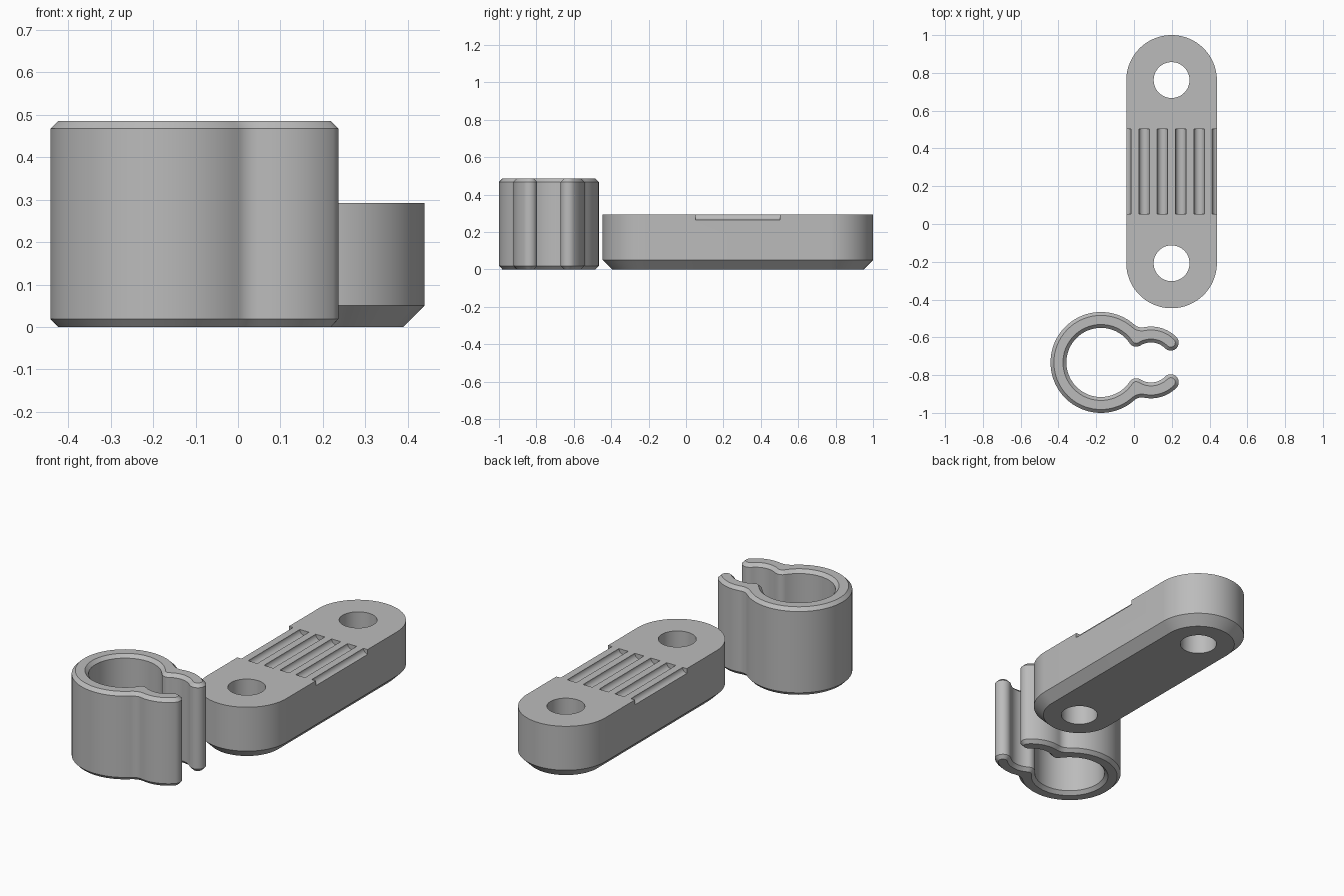
import bpy, bmesh
from math import pi, sin, cos, atan2, sqrt
from mathutils import Vector

if "Cube" in bpy.data.objects:
    bpy.data.objects.remove(bpy.data.objects["Cube"])

grey = bpy.data.materials.new("plain grey")
grey.use_nodes = True
grey.diffuse_color = (0.5, 0.5, 0.5, 1)
grey.node_tree.nodes["Principled BSDF"].inputs["Base Color"].default_value = (0.5, 0.5, 0.5, 1)


def arc(centre, radius, start, end, steps):
    return [centre + radius * Vector((cos(a), sin(a)))
            for a in (start + (end - start) * i / steps for i in range(steps + 1))]


def loft(name, layers):
    """Solid through matching outlines, given as (points, z) from bottom to top."""
    bm = bmesh.new()
    rings = [[bm.verts.new((p.x, p.y, z)) for p in pts] for pts, z in layers]
    n = len(rings[0])
    for low, high in zip(rings, rings[1:]):
        for i in range(n):
            j = (i + 1) % n
            bm.faces.new((low[i], low[j], high[j], high[i]))
    bm.faces.new(rings[0][::-1])
    bm.faces.new(rings[-1])
    bmesh.ops.recalc_face_normals(bm, faces=bm.faces)
    mesh = bpy.data.meshes.new(name)
    bm.to_mesh(mesh)
    bm.free()
    obj = bpy.data.objects.new(name, mesh)
    bpy.context.collection.objects.link(obj)
    mesh.materials.append(grey)
    return obj


def select(obj):
    bpy.ops.object.select_all(action='DESELECT')
    obj.select_set(True)
    bpy.context.view_layer.objects.active = obj


def smooth(obj):
    select(obj)
    bpy.ops.object.shade_smooth_by_angle(angle=pi / 6)


def cut_cylinder(target, location, radius, depth, rotation=(0, 0, 0)):
    bpy.ops.mesh.primitive_cylinder_add(vertices=48, radius=radius, depth=depth,
                                        location=location, rotation=rotation)
    cutter = bpy.context.object
    cutter.hide_render = True
    cutter.data.materials.append(grey)
    select(target)
    mod = target.modifiers.new("cut", 'BOOLEAN')
    mod.operation, mod.solver, mod.object = 'DIFFERENCE', 'EXACT', cutter
    bpy.ops.object.modifier_apply(modifier=mod.name)
    bpy.data.objects.remove(cutter)


# Mounting bar: round-ended, chamfered underneath
BAR = Vector((0.199, 0.277))
BAR_TOP = 0.292


def stadium(radius):
    reach = Vector((0, 0.483))
    return arc(BAR + reach, radius, 0, pi, 48) + arc(BAR - reach, radius, pi, 2 * pi, 48)


bar = loft("mounting_bar", [(stadium(0.19), 0), (stadium(0.24), 0.05), (stadium(0.24), BAR_TOP)])

# Screw holes
for side in (-1, 1):
    cut_cylinder(bar, (BAR.x, BAR.y + side * 0.485, 0.15), 0.095, 1)

# Rounded grip grooves along the top
for i in range(6):
    cut_cylinder(bar, (BAR.x + (i - 2.5) * 0.097, BAR.y, BAR_TOP + 0.001), 0.028, 0.45,
                 (pi / 2, 0, 0))
smooth(bar)

# Clip: open ring joined to two small curved lips
RING, RING_R = Vector((-0.175, -0.733)), 0.225
LIP, LIP_R = Vector((0.09, -0.733)), 0.148


def crossing(r1, r2):
    """Upper crossing of circles about the ring and lip centres."""
    d = LIP.x - RING.x
    x = (d * d + r1 * r1 - r2 * r2) / (2 * d)
    return RING + Vector((x, sqrt(r1 * r1 - x * x)))


def angle(a, b):
    return atan2(b.y - a.y, b.x - a.x)


def clip_outline(w):
    fillet, tip_angle = 0.06 + 0.042 - w, pi / 4
    valley = crossing(RING_R + w + fillet, LIP_R + w + fillet)
    throat = crossing(RING_R, LIP_R)
    tip = LIP + LIP_R * Vector((cos(tip_angle), sin(tip_angle)))
    to_ring, to_lip = angle(throat, RING), angle(throat, LIP)
    half = arc(RING, RING_R + w, pi, angle(RING, valley), 40)
    half += arc(valley, fillet, angle(valley, RING) + 2 * pi, angle(valley, LIP) + 2 * pi, 10)[1:-1]
    half += arc(LIP, LIP_R + w, angle(LIP, valley), tip_angle, 14)
    half += arc(tip, w, tip_angle, tip_angle - pi, 16)[1:-1]
    half += arc(LIP, LIP_R - w, tip_angle, angle(LIP, throat), 14)
    half += arc(throat, w, to_lip, to_ring, 12)[1:-1]
    half += arc(RING, RING_R - w, angle(RING, throat), pi, 40)
    # mirror the lower half, sharing the points on the centre line
    lower = [Vector((p.x, 2 * RING.y - p.y)) for p in half[1:-1]]
    return half, lower


def clip_loop(w):
    half, lower = clip_outline(w)
    # one closed boundary: outer upper, inner upper, inner lower, outer lower
    return half + lower[::-1]


def clip_solid(name, layers):
    """Bands follow the whole boundary; end caps bridge outer to inner per half."""
    bm = bmesh.new()
    rings = [[bm.verts.new((p.x, p.y, z)) for p in clip_loop(w)] for w, z in layers]
    n = len(rings[0])
    mid = n // 2
    for low, high in zip(rings, rings[1:]):
        for i in range(n):
            j = (i + 1) % n
            bm.faces.new((low[i], low[j], high[j], high[i]))
    for ring in (rings[0], rings[-1]):
        bm.faces.new(ring[:mid + 1])
        bm.faces.new(ring[mid:] + ring[:1])
    bmesh.ops.recalc_face_normals(bm, faces=bm.faces)
    mesh = bpy.data.meshes.new(name)
    bm.to_mesh(mesh)
    bm.free()
    obj = bpy.data.objects.new(name, mesh)
    bpy.context.collection.objects.link(obj)
    mesh.materials.append(grey)
    return obj


clip = clip_solid("clip", [(0.024, 0), (0.042, 0.019), (0.042, 0.467), (0.024, 0.485)])
smooth(clip)
